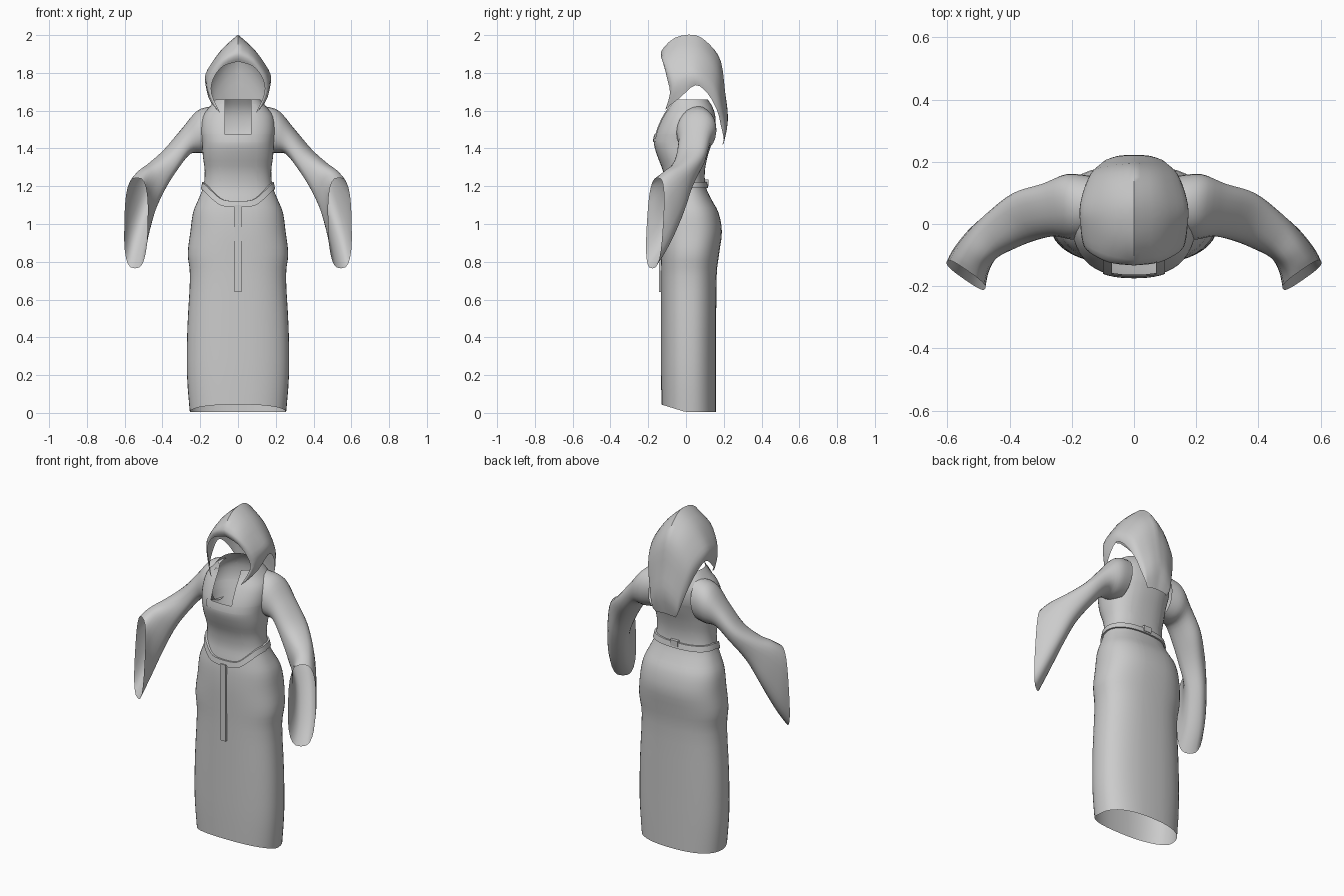
import bpy, bmesh
from math import sin, cos, pi, copysign
from mathutils import Vector

if "Cube" in bpy.data.objects:
    bpy.data.objects.remove(bpy.data.objects["Cube"])


def finish(name, bm, angle=50, outward=True):
    if outward:
        bmesh.ops.recalc_face_normals(bm, faces=bm.faces[:])
    me = bpy.data.meshes.new(name)
    bm.to_mesh(me)
    bm.free()
    ob = bpy.data.objects.new(name, me)
    bpy.context.collection.objects.link(ob)
    bpy.ops.object.select_all(action='DESELECT')
    ob.select_set(True)
    bpy.context.view_layer.objects.active = ob
    bpy.ops.object.shade_smooth_by_angle(angle=angle * pi / 180)
    return ob


def skin(bm, rows, closed=True):
    """Join rows of points into a quad surface."""
    vs = [[bm.verts.new(p) for p in r] for r in rows]
    n = len(rows[0])
    for a, b in zip(vs, vs[1:]):
        for i in range(n if closed else n - 1):
            j = (i + 1) % n
            bm.faces.new((a[i], a[j], b[j], b[i]))


def spline(pts, steps):
    """Smooth curve through tuples of any length."""
    pts = [Vector(p) for p in pts]
    out = []
    for i in range(len(pts) - 1):
        p0, p1, p2 = pts[max(i - 1, 0)], pts[i], pts[i + 1]
        p3 = pts[min(i + 2, len(pts) - 1)]
        for s in range(steps):
            t = s / steps
            out.append(0.5 * (2 * p1 + (p2 - p0) * t + (2 * p0 - 5 * p1 + 4 * p2 - p3) * t * t
                              + (3 * p1 - p0 - 3 * p2 + p3) * t ** 3))
    return out + [pts[-1]]


def sup(v, e):
    return copysign(abs(v) ** (2 / e), v)


# Robe profile: height, half width, front y, back y
PROFILE = spline([(0, .255, -.13, .16), (.2, .27, -.132, .16), (.45, .268, -.132, .16),
                  (.72, .254, -.132, .162), (.84, .266, -.134, .175), (.96, .252, -.136, .19),
                  (1.06, .238, -.132, .172), (1.13, .21, -.122, .135), (1.2, .183, -.112, .104),
                  (1.28, .176, -.122, .1), (1.36, .186, -.152, .115), (1.43, .19, -.17, .137),
                  (1.5, .198, -.155, .155), (1.57, .188, -.124, .155), (1.62, .15, -.096, .14),
                  (1.66, .118, -.085, .115)], 3)


def body_point(row, a, off=0.0, e=2.4):
    z, w, yf, yb = row
    cy, d = (yf + yb) / 2, (yb - yf) / 2
    x, y = (w + off) * sup(sin(a), e), cy - (d + off) * sup(cos(a), e)
    if z < .3:                                   # hem rises at the front
        z += (.04 * max(0, -y / .13) + .004) * (1 - z / .3)
    return Vector((x, y, z))


def row_at(z):
    for a, b in zip(PROFILE, PROFILE[1:]):
        if z <= b[0]:
            return a.lerp(b, (z - a[0]) / (b[0] - a[0]))
    return PROFILE[-1]


def robe(off=0.0, start=0):
    bm = bmesh.new()
    skin(bm, [[body_point(r, 2 * pi * i / 48, off) for i in range(48)] for r in PROFILE[start:]])
    for x in (-.1, -.07, .07, .1):
        cut(bm, (x, 0, 0), (1, 0, 0))
    for z in (1.435, 1.475):
        cut(bm, (0, 0, z), (0, 0, 1))
    return bm


def cut(bm, co, no):
    bmesh.ops.bisect_plane(bm, geom=bm.verts[:] + bm.edges[:] + bm.faces[:], plane_co=co, plane_no=no)


def drop(bm, test):
    bmesh.ops.delete(bm, geom=[f for f in bm.faces if test(f.calc_center_median())], context='FACES')


def neck_hole(c):
    return abs(c.x) < .07 and c.z > 1.475 and c.y < 0


# Robe with square neckline
bm = robe()
bmesh.ops.recalc_face_normals(bm, faces=bm.faces[:])
drop(bm, neck_hole)
finish("robe", bm, outward=False)

# Neckline trim, laid just over the chest
bm = robe(.005, 27)
bmesh.ops.recalc_face_normals(bm, faces=bm.faces[:])
drop(bm, lambda c: neck_hole(c) or abs(c.x) > .1 or c.z < 1.435 or c.y > 0 or c.z > 1.63)
finish("neck_trim", bm, outward=False)


# Bell sleeves: top point, bottom point, half depth (x, y) of each ring
SLEEVE = [((.13, .06, 1.625), (.15, .05, 1.38), (0, .10)),
          ((.215, .06, 1.6), (.2, .05, 1.375), (.01, .105)),
          ((.295, .05, 1.505), (.255, .04, 1.37), (.015, .085)),
          ((.385, .025, 1.395), (.325, .02, 1.29), (.025, .078)),
          ((.46, -.035, 1.325), (.4, -.01, 1.18), (.035, .062)),
          ((.505, -.09, 1.29), (.465, -.035, 1.05), (.045, .045)),
          ((.525, -.125, 1.265), (.52, -.105, .88), (.056, .038)),
          ((.535, -.15, 1.245), (.545, -.178, .765), (.062, .043))]
rings = spline([t + b + v for t, b, v in SLEEVE], 4)
for side, label in ((1, "right"), (-1, "left")):
    rows = []
    for k, r in enumerate(rings):
        t, b, v = Vector(r[0:3]), Vector(r[3:6]), Vector((r[6], r[7], 0))
        e = 2 + .9 * k / len(rings)
        c, u = (t + b) / 2, (t - b) / 2
        pts = [c + u * sup(cos(2 * pi * i / 24), e) + v * sup(sin(2 * pi * i / 24), e) for i in range(24)]
        rows.append([(p.x * side, p.y, p.z) for p in pts])
    bm = bmesh.new()
    skin(bm, rows)
    finish("sleeve_" + label, bm)

# Hood: half sections from crest to lower edge, front brim to back tail
HOOD = [[(0, -.115, 1.86), (.08, -.115, 1.835), (.13, -.1, 1.77), (.14, -.085, 1.69), (.095, -.115, 1.59)],
        [(0, -.133, 1.91), (.08, -.12, 1.875), (.147, -.085, 1.79), (.16, -.07, 1.71), (.12, -.1, 1.615)],
        [(0, -.06, 1.985), (.085, -.045, 1.915), (.16, -.03, 1.8), (.17, -.02, 1.74), (.157, -.03, 1.67)],
        [(0, .05, 2.0), (.088, .045, 1.92), (.16, .04, 1.82), (.175, .045, 1.77), (.168, .05, 1.735)],
        [(0, .13, 1.945), (.078, .125, 1.885), (.148, .11, 1.79), (.163, .105, 1.74), (.155, .115, 1.69)],
        [(0, .185, 1.86), (.07, .178, 1.805), (.13, .165, 1.72), (.14, .16, 1.665), (.13, .165, 1.6)],
        [(0, .207, 1.7), (.055, .205, 1.665), (.1, .195, 1.61), (.11, .19, 1.57), (.107, .185, 1.52)],
        [(0, .222, 1.56), (.045, .22, 1.535), (.08, .21, 1.5), (.087, .205, 1.475), (.085, .2, 1.45)],
        [(0, .2, 1.43), (.03, .2, 1.428), (.055, .198, 1.425), (.062, .195, 1.422), (.065, .192, 1.42)]]
long_lines = [spline(line, 3) for line in zip(*HOOD)]
rows = []
for section in zip(*long_lines):
    half = spline(section, 3)
    rows.append([(-p.x, p.y, p.z) for p in half[:0:-1]] + [tuple(p) for p in half])
bm = bmesh.new()
skin(bm, rows, closed=False)
finish("hood", bm)

# Belt: band round the waist, dipping to a point at the front
DIP = spline([(0, 1.105), (.07, 1.112), (.13, 1.155), (.19, 1.2), (.25, 1.207)], 6)


def belt_z(a):
    p = body_point(row_at(1.17), a)
    if p.y > 0:
        return 1.207
    for s, t in zip(DIP, DIP[1:]):
        if abs(p.x) <= t[0]:
            return s.lerp(t, (abs(p.x) - s[0]) / (t[0] - s[0]))[1]
    return 1.207


rows = []
for dz, off in ((-.016, 0), (-.016, .01), (.016, .01), (.016, 0)):
    ring = []
    for i in range(64):
        a = 2 * pi * i / 64
        ring.append(body_point(row_at(belt_z(a) + dz), a, off))
    rows.append(ring)
bm = bmesh.new()
skin(bm, rows)
finish("belt", bm, 40)


def box(name, c, s):
    bm = bmesh.new()
    bmesh.ops.create_cube(bm, size=1)
    for v in bm.verts:
        v.co = Vector((c[i] + v.co[i] * s[i] for i in range(3)))
    finish(name, bm, 30)


# Hanging belt end and rear belt knot
box("belt_tail", (0, -.137, .87), (.036, .012, .46))
box("belt_knot", (0, .108, 1.218), (.05, .02, .034))
